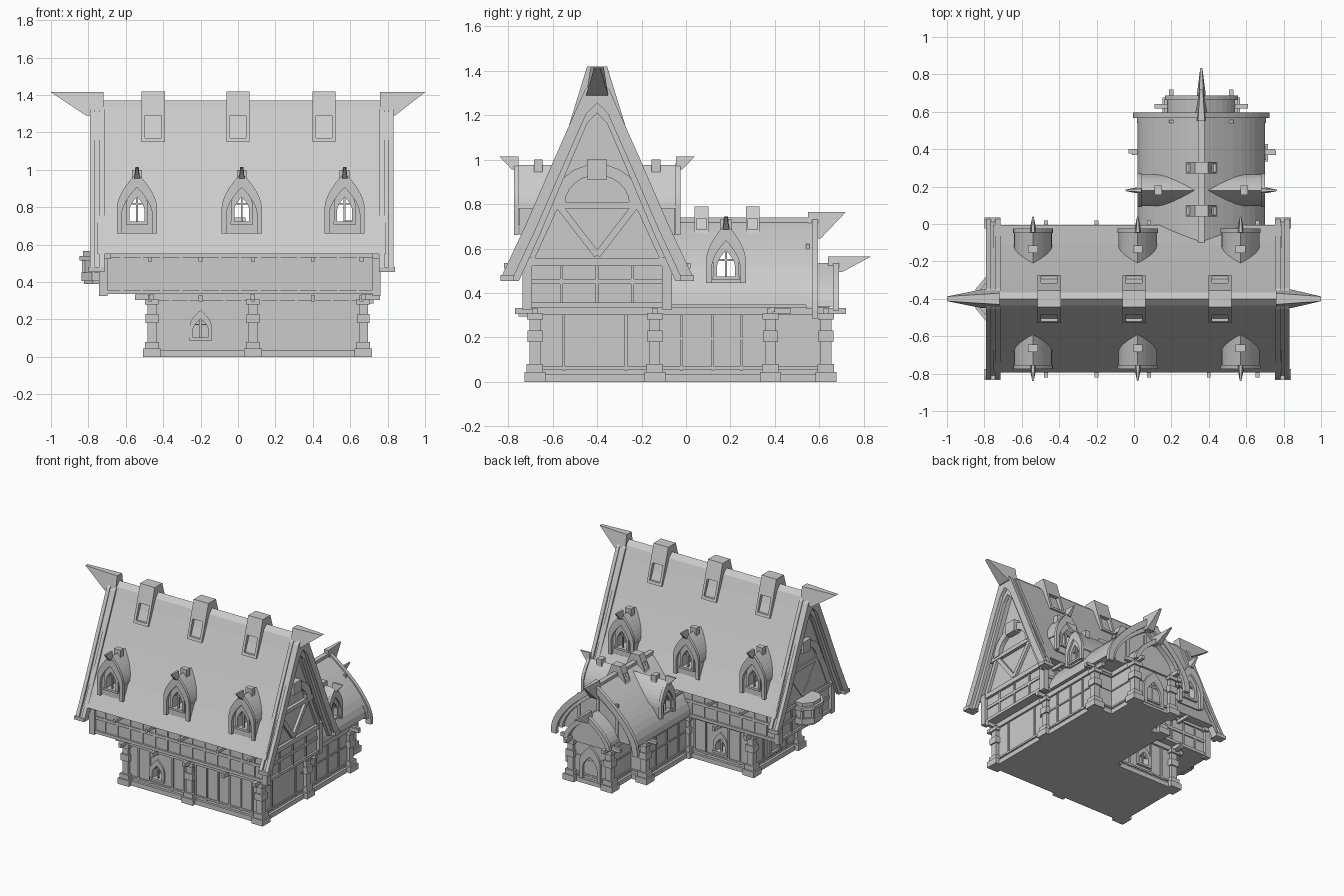
import bpy, bmesh, math

cube = bpy.data.objects.get("Cube")
if cube:
    bpy.data.objects.remove(cube)

GREY = (0.6, 0.6, 0.6, 1)
mat = bpy.data.materials.new("plain grey")
mat.use_nodes = True
mat.diffuse_color = GREY
mat.node_tree.nodes["Principled BSDF"].inputs["Base Color"].default_value = GREY


def place(axis, u, v, w):
    return (w, u, v) if axis == "x" else (u, w, v)


def loft(name, ring_a, ring_b):
    """Solid between two matching rings of 3D points."""
    bm = bmesh.new()
    a = [bm.verts.new(p) for p in ring_a]
    b = [bm.verts.new(p) for p in ring_b]
    n = len(a)
    bm.faces.new(a)
    bm.faces.new(b[::-1])
    for i in range(n):
        bm.faces.new((a[i], b[i], b[(i + 1) % n], a[(i + 1) % n]))
    bmesh.ops.recalc_face_normals(bm, faces=bm.faces)
    bmesh.ops.triangulate(bm, faces=[f for f in bm.faces if len(f.verts) > 4])
    me = bpy.data.meshes.new(name)
    bm.to_mesh(me)
    bm.free()
    me.materials.append(mat)
    ob = bpy.data.objects.new(name, me)
    bpy.context.collection.objects.link(ob)
    return ob


def prism(name, axis, pts, a, b):
    return loft(name, [place(axis, u, v, a) for u, v in pts], [place(axis, u, v, b) for u, v in pts])


def box(name, x0, x1, y0, y1, z0, z1):
    return prism(name, "x", [(y0, z0), (y1, z0), (y1, z1), (y0, z1)], x0, x1)


def full(half, c):
    """Mirror a half profile that ends on the centre line."""
    return [(c + u, v) for u, v in half] + [(c - u, v) for u, v in half[-2::-1]]


def arch(w, z0, zs, z1, n=7):
    """Half of a pointed arch: jamb, then a curve up to the apex."""
    jamb = [(w, z0)] if z0 < zs else []
    return jamb + [(w * (1 - (i / n) ** 1.7), zs + (z1 - zs) * i / n) for i in range(n + 1)]


def band(name, axis, half, t, c, a, b):
    """Arched or pitched shell of thickness t."""
    s, v0 = 1 - t / half[0][0], half[0][1]
    inner = [(u * s, v0 + (v - v0) * s) for u, v in half]
    return prism(name, axis, full(half, c) + full(inner, c)[::-1], a, b)


def strut(name, axis, p, q, w, a, b):
    dx, dz = q[0] - p[0], q[1] - p[1]
    k = w / 2 / math.hypot(dx, dz)
    nx, nz = -dz * k, dx * k
    prism(name, axis, [(p[0] + nx, p[1] + nz), (q[0] + nx, q[1] + nz),
                       (q[0] - nx, q[1] - nz), (p[0] - nx, p[1] - nz)], a, b)


def cut(ob, cutter):
    cutter.hide_render = True
    m = ob.modifiers.new("opening", "BOOLEAN")
    m.operation, m.solver, m.object = "DIFFERENCE", "EXACT", cutter
    dg = bpy.context.evaluated_depsgraph_get()
    me = bpy.data.meshes.new_from_object(ob.evaluated_get(dg))
    ob.modifiers.clear()
    ob.data = me
    bpy.data.objects.remove(cutter)


def finial(name, axis, c, root, tip, z0, z1, w):
    """Ridge horn that leans outward and narrows to its tip."""
    lean = root + (tip - root) * 0.33
    pts = [(root, z0, 1), (lean, z0, 1), (tip, z1, 0.25), (root, z1, 0.6)]
    loft(name, [place(axis, c - w * k, z, d) for d, z, k in pts],
         [place(axis, c + w * k, z, d) for d, z, k in pts])


def window(axis, c, face, s, w, z0, zs, z1):
    """Arched frame, mullion and sill on a wall face; s is the outward sign."""
    band("window_frame", axis, arch(w * 1.45, z0, zs, z1 + 0.03), w * 0.45, c, face - 0.01 * s, face + 0.012 * s)
    prism("window_mullion", axis, [(c - .005, z0), (c + .005, z0), (c + .005, z1), (c - .005, z1)],
          face - 0.012 * s, face)
    for z in (z0 - 0.012, zs):
        k = 1.5 if z < z0 else 1
        h = 0.016 if z < z0 else 0.007
        prism("window_bar", axis, [(c - w * k, z), (c + w * k, z), (c + w * k, z + h), (c - w * k, z + h)],
              face - 0.012 * s, face + (0.018 * s if z < z0 else 0))


def dormer(axis, c, f, b, w, z0, zs, z1, sill):
    s = 1 if f > b else -1
    body = prism("dormer_body", axis, full(arch(w * 0.92, z0, zs, z1 - 0.03), c), f - 0.025 * s, b)
    top = z1 - 0.09
    cut(body, prism("opening_cutter", axis, full(arch(0.042, sill, top - 0.07, top), c), f + 0.1 * s, b - 0.1 * s))
    band("dormer_roof", axis, arch(w, zs - 0.02, zs - 0.02, z1), 0.022, c, f - 0.012 * s, b)
    band("dormer_barge", axis, arch(w * 1.05, z0, zs, z1 + 0.01), 0.026, c, f, f - 0.022 * s)
    window(axis, c, f - 0.025 * s, s, 0.04, sill, top - 0.07, top)
    finial("dormer_finial", axis, c, f - 0.02 * s, f + 0.065 * s, z1 - 0.02, z1 + 0.04, 0.015)
    m = f - 0.11 * s
    prism("dormer_ridge_clip", axis, [(c - .026, z1 - .03), (c + .026, z1 - .03), (c + .026, z1 + .025),
                                      (c - .026, z1 + .025)], m - 0.02, m + 0.02)


def saddle(axis, c, p, half, top, w, z0, z1):
    """Hooded vent folded over the ridge with an opening on each slope."""
    ob = prism("ridge_vent", axis, full(half + [(0, half[-1][1])], c), p - w, p + w)
    cut(ob, prism("vent_cutter", axis, [(c - 1, z0), (c + 1, z0), (c + 1, z1), (c - 1, z1)], p - w * .7, p + w * .7))
    prism("vent_core", axis, full(top, c), p - w * .75, p + w * .75)


YC, XW = -0.4, 0.36
DORMER_X = (-0.54, 0.02, 0.57)

# Ground floor
walls = [box("ground_floor_wall", -0.46, 0.67, -0.68, -0.14, 0, 0.34)]
cut(walls[0], prism("opening_cutter", "y", full(arch(0.04, 0.1, 0.17, 0.22), -0.2), -1, 1))
for y, s in ((-0.68, -1), (-0.14, 1)):
    window("y", -0.2, y, s, 0.04, 0.1, 0.17, 0.22)
window("x", -0.4, -0.46, -1, 0.045, 0.08, 0.18, 0.25)
box("wing_wall", 0.08, 0.67, -0.2, 0.38, 0, 0.34)
box("porch_wall", 0.2, 0.52, 0.3, 0.63, 0, 0.34)
for n, r in (("main", (-0.46, 0.67, -0.68, -0.14)), ("wing", (0.08, 0.67, -0.2, 0.38)), ("porch", (0.2, 0.52, 0.3, 0.63))):
    for z0, z1, d in ((0, 0.035, 0.018), (0.055, 0.068, 0.008), (0.19, 0.2, 0.006), (0.3, 0.335, 0.015)):
        if not (n == "main" and z0 == 0.19):
            box(n + "_wall_course", r[0] - d, r[1] + d, r[2] - d, r[3] + d, z0, z1)
for i in range(11):
    x = -0.36 + i * 0.096
    if abs(x + 0.2) > 0.06:
        box("ground_stud", x - .006, x + .006, -0.688, -0.132, 0.05, 0.31)
for y in (-0.55, -0.27, -0.02, 0.12, 0.25):
    box("side_stud", -0.468 if y < -.1 else 0.072, 0.678, y - .006, y + .006, 0.05, 0.31)

# Corner posts with stepped feet, collars and crossed bearer ends
posts = [(x, y) for x in (-0.46, 0.08, 0.67) for y in (-0.68, -0.14)]
posts += [(0.08, 0.38), (0.67, 0.38), (0.2, 0.63), (0.52, 0.63)]
for x, y in posts:
    for z0, z1, h in ((0, .045, .047), (.045, .08, .037), (.08, .31, .024), (.18, .23, .034), (.28, .31, .036)):
        box("post", x - h, x + h, y - h, y + h, z0, z1)
    box("bearer_x", x - 0.09, x + 0.09, y - .012, y + .012, 0.305, 0.333)
    box("bearer_y", x - .012, x + .012, y - 0.09, y + 0.09, 0.305, 0.333)

# Overhanging upper floor
box("upper_floor_wall", -0.72, 0.74, -0.715, -0.085, 0.335, 0.56)
for z, d in ((0.335, .015), (0.44, .008), (0.53, .013)):
    box("upper_rail", -0.72 - d, 0.74 + d, -0.715 - d, -0.085 + d, z, z + 0.022)
for i in range(13):
    x = -0.62 + i * 0.105
    box("upper_stud", x - .007, x + .007, -0.722, -0.078, 0.34, 0.55)
for y in (-0.56, -0.4, -0.24):
    box("upper_end_stud", -0.728, 0.748, y - .007, y + .007, 0.34, 0.55)
for x in (-0.72, 0.74):
    for y in (-0.715, -0.085):
        box("upper_corner_post", x - .022, x + .022, y - .022, y + .022, 0.325, 0.56)
for x in (-0.47, -0.2, 0.08, 0.4, 0.66):
    box("eave_peg", x - .01, x + .01, -0.82, 0.02, 0.51, 0.535)
    box("floor_peg", x - .01, x + .01, -0.755, -0.045, 0.295, 0.33)

# Main roof and gable ends
pitch = [(0.395, 0.55), (0.29, 0.76), (0.18, 1.0), (0.07, 1.25), (0.035, 1.335), (0, 1.37)]
roof = band("main_roof", "x", pitch, 0.045, YC, -0.75, 0.79)
gable = prism("main_gable", "x", full([(u * .9, .55 + (v - .55) * .9) for u, v in pitch], YC), -0.71, 0.735)
for x in DORMER_X:
    for ob in (roof, gable):
        cut(ob, prism("opening_cutter", "y", full(arch(0.042, 0.72, 0.81, 0.88), x), -1, 1))
    for f in (-0.775, -0.025):
        dormer("y", x, f, YC + (0.16 if f > YC else -0.16), 0.102, 0.66, 0.8, 0.975, 0.72)
for x in (-0.453, 0.0, 0.46):
    saddle("x", YC, x, [(0.128, 1.15), (0.045, 1.42)], [(0.105, 1.16), (0.03, 1.36), (0, 1.36)], 0.062, 1.17, 1.29)
barge = [(0.435, 0.465), (0.32, 0.71), (0.19, 1.01), (0.055, 1.315), (0, 1.37)]
slim = [(u * 0.97, v - 0.01) for u, v in barge]
for s in (-1, 1):
    X = lambda d: 0.02 + s * d
    a, b = X(0.7), X(0.735)
    band("barge_outer", "x", barge, 0.055, YC, X(0.785), X(0.812))
    band("barge_middle", "x", slim, 0.07, YC, X(0.76), X(0.787))
    band("barge_inner", "x", barge, 0.05, YC, X(0.735), X(0.762))
    for e in (-1, 1):
        box("barge_foot", *sorted((X(0.735), X(0.82))), YC + e * .405 - .03, YC + e * .405 + .03, 0.455, 0.48)
        strut("gable_brace", "x", (YC, 0.57), (YC + e * 0.17, 0.79), 0.03, a, b)
        strut("gable_side_brace", "x", (YC + e * .3, 0.55), (YC + e * .19, 0.79), 0.03, a, b)
    strut("gable_tie", "x", (YC - .35, 0.54), (YC + .35, 0.54), 0.035, a, X(0.74))
    strut("gable_collar", "x", (YC - .24, 0.795), (YC + .24, 0.795), 0.03, a, X(0.74))
    band("gable_arch", "x", [(0.2 * math.cos(t * math.pi / 12), 0.8 + 0.18 * math.sin(t * math.pi / 12))
                             for t in range(7)], 0.055, YC, a, X(0.745))
    box("gable_keystone", *sorted((a, X(0.765))), YC - .045, YC + .045, 0.91, 1.0)
    finial("main_finial", "x", YC, X(0.74), X(0.98 if s > 0 else 1.02), 1.29, 1.415, 0.05)

# Bay window on the overhanging end
for z0, z1, r in ((.39, .405, .09), (.405, .45, .105), (.45, .52, .09), (.515, .54, .115), (.54, .565, .095)):
    ring = [(-0.74 - r * math.cos(t), YC + r * 1.2 * math.sin(t))
            for t in (math.pi / 4 * k + math.pi / 8 for k in range(-3, 3))]
    loft("bay_tier", [(x, y, z0) for x, y in ring], [(x, y, z1) for x, y in ring])
for k in range(-2, 2):
    t = math.pi / 4 * k + math.pi / 8
    x, y = -0.74 - .093 * math.cos(t), YC + .112 * math.sin(t)
    box("bay_post", x - .009, x + .009, y - .009, y + .009, 0.45, 0.52)

# Rear wing with a rounded roof
wing_arch = arch(0.34, 0.345, 0.345, 0.73, 9)
wing_roof = band("wing_roof", "y", wing_arch, 0.03, XW, -0.25, 0.575)
wing_body = prism("wing_gable", "y", full(arch(0.315, 0.335, 0.345, 0.7, 9), XW), -0.25, 0.545)
for ob in (wing_roof, wing_body):
    cut(ob, prism("opening_cutter", "x", full(arch(0.042, 0.47, 0.55, 0.615), 0.18), -1, 1))
for f in (0.02, 0.7):
    dormer("x", 0.18, f, XW, 0.085, 0.445, 0.55, 0.705, 0.47)
band("wing_barge", "y", arch(0.365, 0.285, 0.32, 0.745, 9), 0.045, XW, 0.568, 0.595)
band("wing_inner_barge", "y", arch(0.345, 0.33, 0.34, 0.72, 9), 0.06, XW, 0.54, 0.57)
box("wing_ridge", XW - .018, XW + .018, -0.12, 0.58, 0.71, 0.74)
finial("wing_finial", "y", XW, 0.55, 0.72, 0.645, 0.765, 0.03)
for y in (0.07, 0.3):
    saddle("y", XW, y, [(0.09, 0.66), (0.035, 0.79)], [(0.07, 0.66), (0.025, 0.76), (0, 0.76)], 0.031, 0.685, 0.735)
box("wing_plate", -0.03, 0.755, 0.378, 0.4, 0.315, 0.337)
for x in (0.2, 0.36, 0.52):
    strut("wing_gable_post", "y", (x, 0.34), (x, 0.62), 0.025, 0.54, 0.555)

# Porch at the end of the wing
band("porch_roof", "y", arch(0.18, 0.34, 0.34, 0.535), 0.025, XW, 0.5, 0.67)
prism("porch_gable", "y", full(arch(0.16, 0.335, 0.34, 0.515), XW), 0.5, 0.645)
band("porch_barge", "y", arch(0.195, 0.32, 0.33, 0.545), 0.035, XW, 0.662, 0.688)
finial("porch_finial", "y", XW, 0.64, 0.835, 0.495, 0.565, 0.022)
window("y", XW, 0.635, 1, 0.06, 0.03, 0.17, 0.26)
